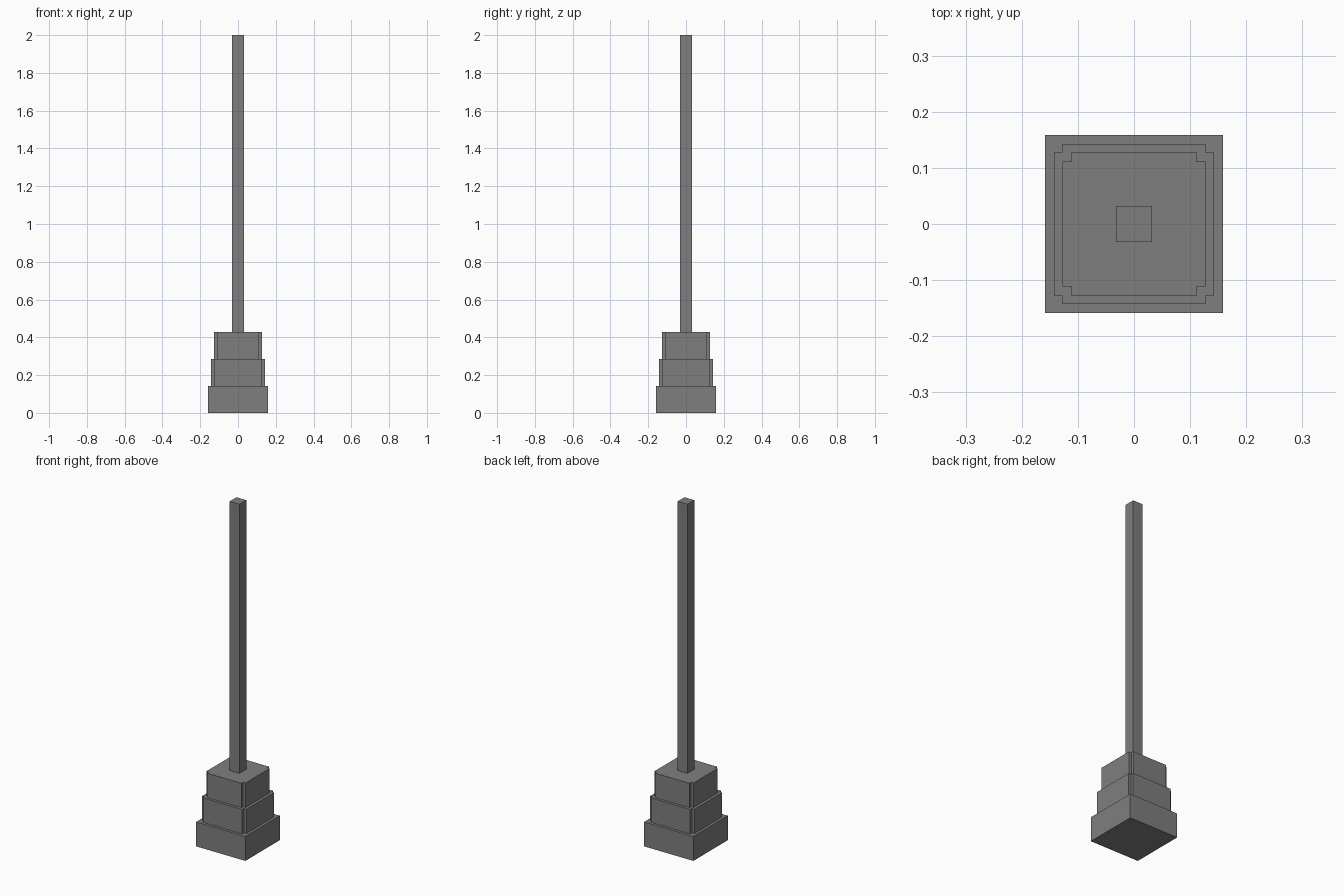
import bpy, bmesh

if "Cube" in bpy.data.objects:
    bpy.data.objects.remove(bpy.data.objects["Cube"])

U = 2 / 126  # the model sits on a regular unit grid

grey = bpy.data.materials.new("mid grey")
grey.diffuse_color = (0.212, 0.212, 0.212, 1)
grey.use_nodes = True
grey.node_tree.nodes["Principled BSDF"].inputs["Base Color"].default_value = grey.diffuse_color


def block(name, half, z0, z1, notch=0):
    """Square block with optional square notches cut in its vertical corners (grid units)."""
    corner = [(half, half - notch), (half - notch, half - notch), (half - notch, half)]
    if not notch:
        corner = [(half, half)]
    profile = []
    for _ in range(4):
        profile += corner
        corner = [(-y, x) for x, y in corner]  # quarter turn
    bm = bmesh.new()
    base = bm.faces.new([bm.verts.new((x * U, y * U, z0 * U)) for x, y in profile])
    top = bmesh.ops.extrude_face_region(bm, geom=[base], use_keep_orig=True)
    verts = [v for v in top["geom"] if isinstance(v, bmesh.types.BMVert)]
    bmesh.ops.translate(bm, verts=verts, vec=(0, 0, (z1 - z0) * U))
    bmesh.ops.recalc_face_normals(bm, faces=bm.faces)
    mesh = bpy.data.meshes.new(name)
    bm.to_mesh(mesh)
    bm.free()
    mesh.materials.append(grey)
    obj = bpy.data.objects.new(name, mesh)
    bpy.context.collection.objects.link(obj)


# Stepped pedestal
block("base_tier", 10, 0, 9)
block("middle_tier", 9, 9, 18, notch=1)
block("upper_tier", 8, 18, 27, notch=1)

# Tall square post
block("post", 2, 27, 126)
